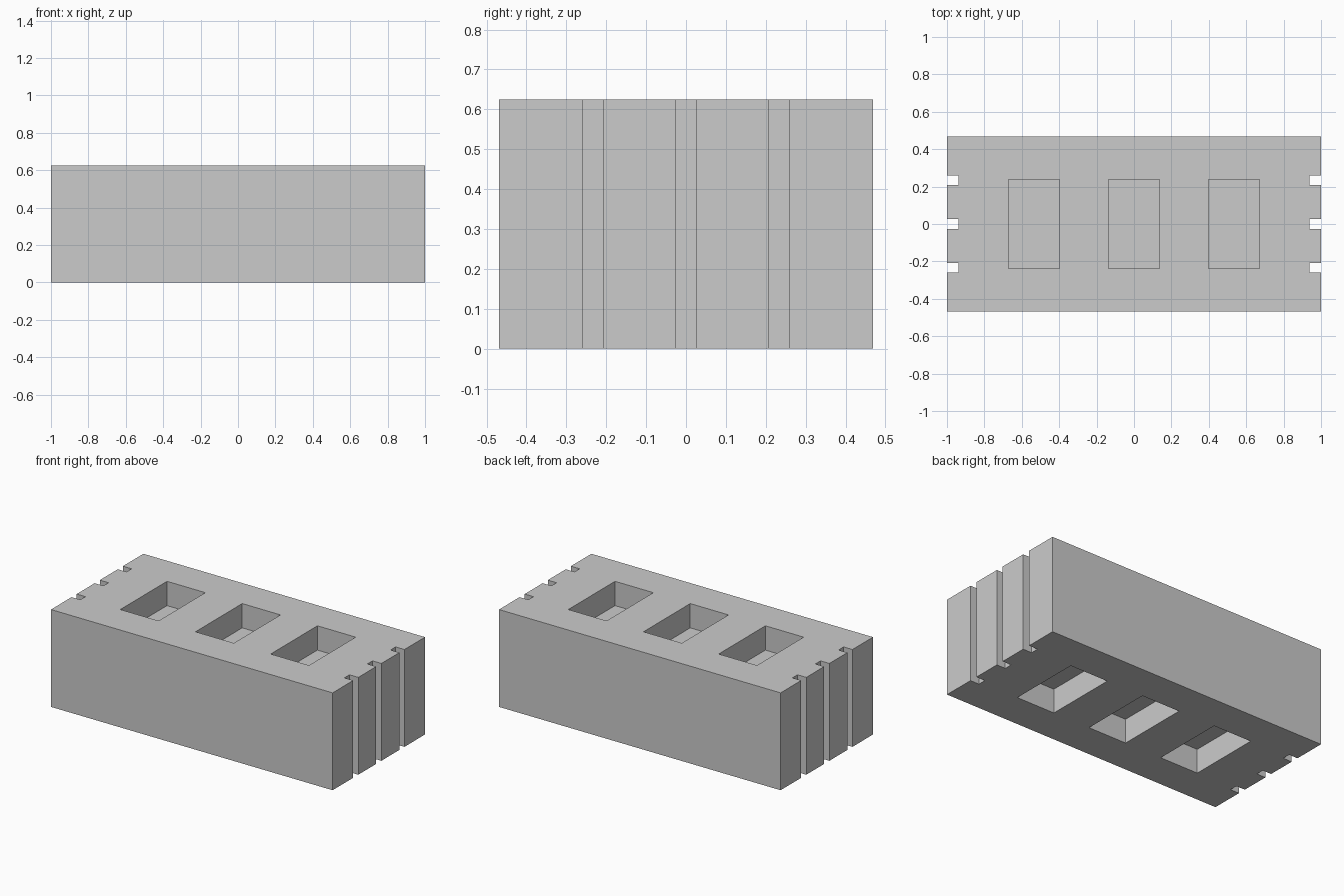
import bpy, bmesh

if "Cube" in bpy.data.objects:
    bpy.data.objects.remove(bpy.data.objects["Cube"])

LX, LY, H = 1.0, 0.4685, 0.625      # half length, half width, height
NOTCH_Y, NOTCH_HALF, NOTCH_DEPTH = 0.234, 0.026, 0.0625
POCKET_X, POCKET_HX, POCKET_HY, POCKET_DEPTH = 0.534, 0.136, 0.237, 0.156


def link(name, bm):
    bmesh.ops.recalc_face_normals(bm, faces=bm.faces)
    mesh = bpy.data.meshes.new(name)
    bm.to_mesh(mesh)
    bm.free()
    obj = bpy.data.objects.new(name, mesh)
    bpy.context.collection.objects.link(obj)
    return obj


# Block body: outline with three grooves in each end, extruded upwards
right = [(LX, -LY)]
for c in (-NOTCH_Y, 0, NOTCH_Y):
    a, b, d = c - NOTCH_HALF, c + NOTCH_HALF, LX - NOTCH_DEPTH
    right += [(LX, a), (d, a), (d, b), (LX, b)]
right.append((LX, LY))
outline = right + [(-x, -y) for x, y in right]

bm = bmesh.new()
face = bm.faces.new([bm.verts.new((x, y, 0)) for x, y in outline])
ext = bmesh.ops.extrude_face_region(bm, geom=[face])
top = [v for v in ext["geom"] if isinstance(v, bmesh.types.BMVert)]
bmesh.ops.translate(bm, verts=top, vec=(0, 0, H))
block = link("brick_block", bm)

# Pocket cutters: three blind pockets from the top and three from below
bm = bmesh.new()
for z in (0, H):
    for x in (-POCKET_X, 0, POCKET_X):
        verts = bmesh.ops.create_cube(bm, size=2)["verts"]
        bmesh.ops.scale(bm, verts=verts, vec=(POCKET_HX, POCKET_HY, POCKET_DEPTH))
        bmesh.ops.translate(bm, verts=verts, vec=(x, 0, z))
cutter = link("pocket_cutter", bm)
cutter.hide_render = True

# Cut the pockets, then drop the helper
mod = block.modifiers.new("pockets", 'BOOLEAN')
mod.operation = 'DIFFERENCE'
mod.solver = 'EXACT'
mod.object = cutter
bpy.context.view_layer.objects.active = block
bpy.ops.object.modifier_apply(modifier=mod.name)
bpy.data.objects.remove(cutter)
